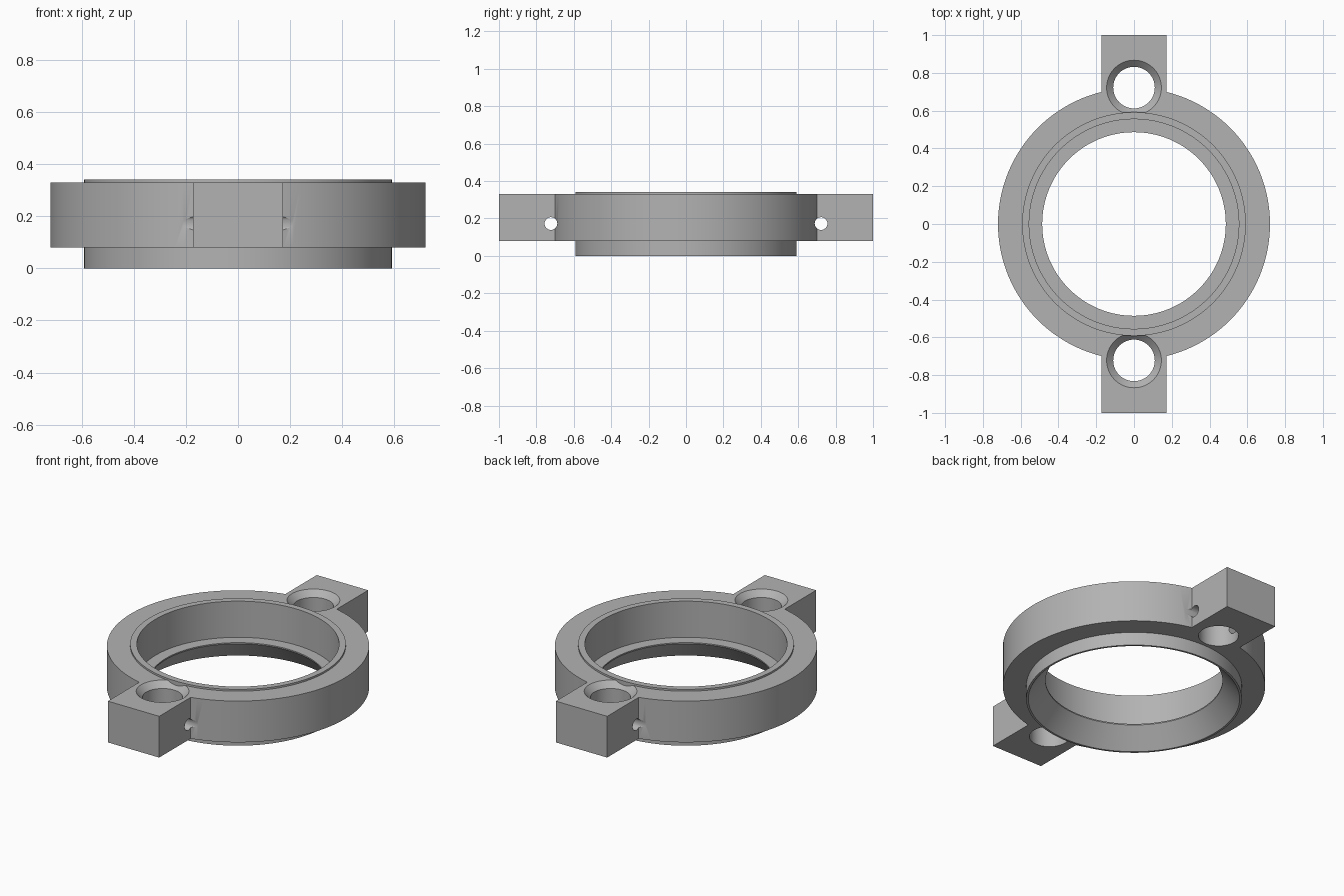
import bpy
import math

cube = bpy.data.objects.get("Cube")
if cube:
    bpy.data.objects.remove(cube, do_unlink=True)

# Main sizes
COLLAR_R, SLEEVE_R = 0.72, 0.592
COLLAR_LOW, COLLAR_TOP = 0.08, 0.33
LUG_HALF = 0.172
HOLE_Y, HOLE_R, SINK_R = 0.722, 0.11, 0.145

grey = bpy.data.materials.new("plain grey")
grey.use_nodes = True
colour = (0.45, 0.45, 0.45, 1)
grey.diffuse_color = colour
grey.node_tree.nodes["Principled BSDF"].inputs["Base Color"].default_value = colour


def make_object(name, verts, faces):
    mesh = bpy.data.meshes.new(name)
    mesh.from_pydata(verts, [], faces)
    mesh.materials.append(grey)
    obj = bpy.data.objects.new(name, mesh)
    bpy.context.collection.objects.link(obj)
    return obj


def lathe(name, profile, segments, y=0, hollow=False):
    """Spin (radius, z) points about a vertical axis; solids get end caps."""
    verts = []
    for r, z in profile:
        for i in range(segments):
            a = math.tau * i / segments
            verts.append((r * math.cos(a), y + r * math.sin(a), z))
    n = len(profile)
    faces = []
    for k in range(n if hollow else n - 1):
        low, high = k * segments, (k + 1) % n * segments
        for i in range(segments):
            j = (i + 1) % segments
            faces.append((low + i, low + j, high + j, high + i))
    if not hollow:
        faces.append(tuple(reversed(range(segments))))
        faces.append(tuple(range((n - 1) * segments, n * segments)))
    return make_object(name, verts, faces)


def combine(target, tool, operation):
    """Apply a boolean and discard the tool object."""
    mod = target.modifiers.new("combine", "BOOLEAN")
    mod.operation, mod.object, mod.solver = operation, tool, "EXACT"
    bpy.context.view_layer.objects.active = target
    bpy.ops.object.modifier_apply(modifier=mod.name)
    bpy.data.objects.remove(tool, do_unlink=True)


# Collar: wide ring with a bar across it that forms the two lugs
collar = lathe("collar_with_lugs", [(COLLAR_R, COLLAR_LOW), (COLLAR_R, COLLAR_TOP)], 128)
bpy.ops.mesh.primitive_cube_add(size=1, location=(0, 0, (COLLAR_LOW + COLLAR_TOP) / 2))
bar = bpy.context.object
bar.scale = (2 * LUG_HALF, 2, COLLAR_TOP - COLLAR_LOW)
combine(collar, bar, "UNION")
combine(collar, lathe("bore_cutter", [(0.585, -0.1), (0.585, 0.5)], 128), "DIFFERENCE")

# Countersunk bolt holes and small cross holes through each lug
sink = SINK_R - HOLE_R
for y in (-HOLE_Y, HOLE_Y):
    bolt = lathe("bolt_cutter", [(HOLE_R, -0.1), (HOLE_R, COLLAR_TOP - sink),
                                 (SINK_R, COLLAR_TOP), (SINK_R + sink, COLLAR_TOP + sink)], 64, y)
    combine(collar, bolt, "DIFFERENCE")
    bpy.ops.mesh.primitive_cylinder_add(vertices=32, radius=0.034, depth=0.9,
                                        location=(0, y, 0.173), rotation=(0, math.pi / 2, 0))
    combine(collar, bpy.context.object, "DIFFERENCE")

# Sleeve: thin wall with an inner ledge and a flared mouth below it
sleeve = lathe("inner_sleeve", [(SLEEVE_R, 0), (SLEEVE_R, 0.341), (0.555, 0.341),
                                (0.555, 0.122), (0.486, 0.122), (0.486, 0.115), (0.58, 0)],
               128, hollow=True)
# Face winding outward
sleeve.data.flip_normals()
sleeve.data.update()
bpy.ops.object.select_all(action="DESELECT")
sleeve.select_set(True)
bpy.context.view_layer.objects.active = sleeve
bpy.ops.object.mode_set(mode="EDIT")
bpy.ops.mesh.select_all(action="SELECT")
bpy.ops.mesh.normals_make_consistent(inside=False)
bpy.ops.object.mode_set(mode="OBJECT")

# Smooth round walls, crisp edges, one material
for obj in (collar, sleeve):
    obj.data.materials.clear()
    obj.data.materials.append(grey)
    obj.data.polygons.foreach_set("material_index", [0] * len(obj.data.polygons))
    obj.select_set(True)
bpy.ops.object.shade_smooth_by_angle(angle=math.radians(25))
